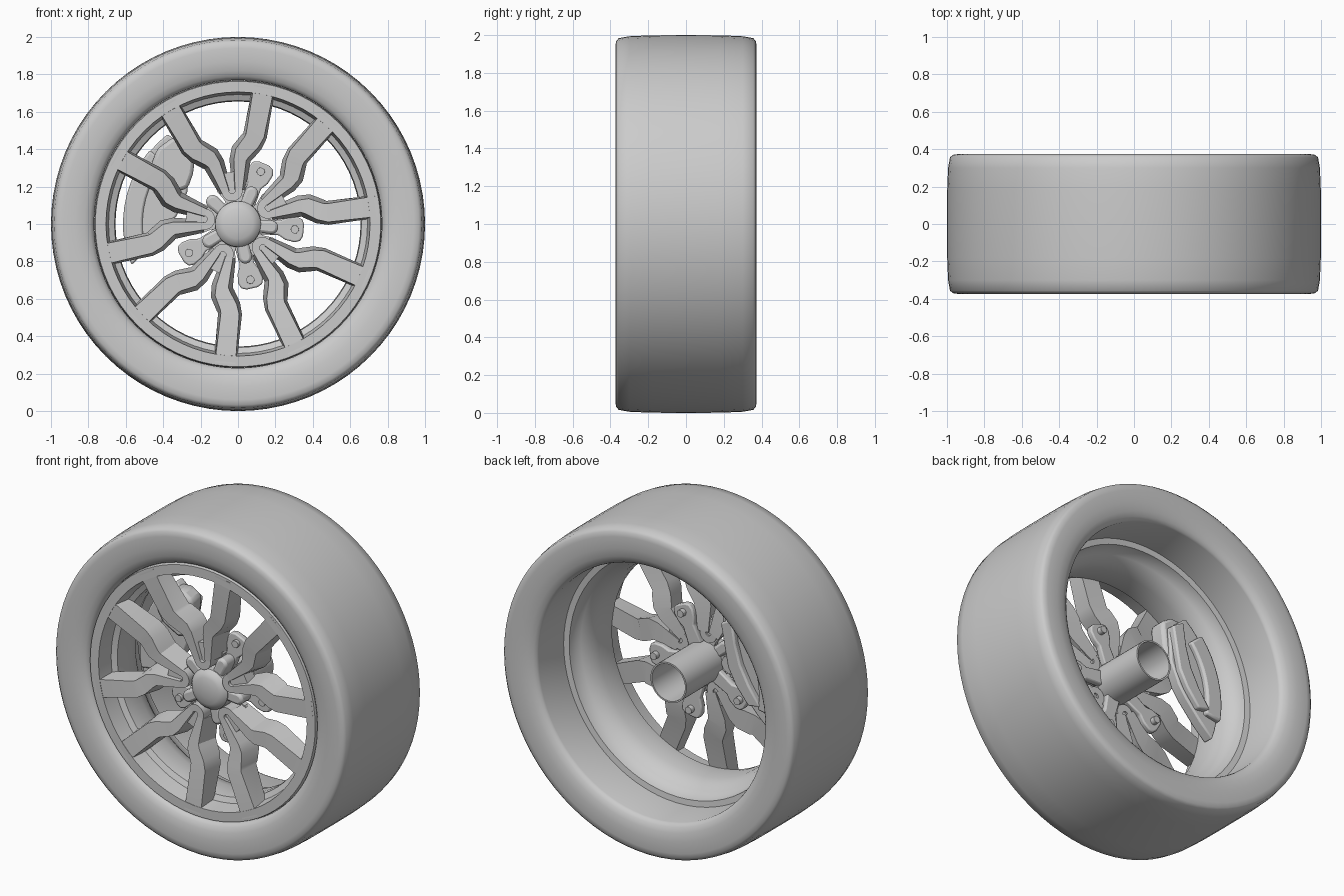
import bpy, bmesh, math
from math import cos, sin, pi, radians

if "Cube" in bpy.data.objects:
    bpy.data.objects.remove(bpy.data.objects["Cube"])

CZ = 1.0  # wheel axle height


def place(u, v, y, ang):
    """Local radial u, tangential v, depth y, turned by ang about the axle."""
    return (u * cos(ang) - v * sin(ang), y, CZ + u * sin(ang) + v * cos(ang))


def make(name, verts, faces, smooth=35, bevel=0):
    me = bpy.data.meshes.new(name)
    me.from_pydata(verts, [], faces)
    bm = bmesh.new()
    bm.from_mesh(me)
    bmesh.ops.remove_doubles(bm, verts=bm.verts, dist=1e-5)
    bmesh.ops.recalc_face_normals(bm, faces=bm.faces)
    bm.to_mesh(me)
    bm.free()
    ob = bpy.data.objects.new(name, me)
    bpy.context.collection.objects.link(ob)
    if bevel:
        mod = ob.modifiers.new("bevel", "BEVEL")
        mod.width, mod.segments = bevel, 2
    bpy.ops.object.select_all(action='DESELECT')
    ob.select_set(True)
    bpy.context.view_layer.objects.active = ob
    bpy.ops.object.shade_smooth_by_angle(angle=radians(smooth))
    return ob


def revolve(name, profile, n=72, closed=True, smooth=35):
    m = len(profile)
    verts = [place(r, 0, y, 2 * pi * i / n) for i in range(n) for r, y in profile]
    faces = []
    for i in range(n):
        a, b = i * m, (i + 1) % n * m
        for j in range(m if closed else m - 1):
            k = (j + 1) % m
            faces.append((a + j, a + k, b + k, b + j))
    return make(name, verts, faces, smooth)


def prism(name, outline, y0, y1, ang=0, bevel=0):
    n = len(outline)
    verts = [place(u, v, y, ang) for y in (y0, y1) for u, v in outline]
    faces = [tuple(range(n)), tuple(range(n, 2 * n))]
    faces += [(i, (i + 1) % n, n + (i + 1) % n, n + i) for i in range(n)]
    return make(name, verts, faces, 35, bevel)


def stadium(u0, r0, u1, r1, n=8):
    """Rounded bar outline along the radial axis."""
    pts = [(u1 + r1 * cos(-pi / 2 + pi * i / n), r1 * sin(-pi / 2 + pi * i / n)) for i in range(n + 1)]
    return pts + [(u0 + r0 * cos(pi / 2 + pi * i / n), r0 * sin(pi / 2 + pi * i / n)) for i in range(n + 1)]


# Tyre: rounded shoulders, straight inner wall
half = [(0.770, 0.325), (0.775, 0.338), (0.79, 0.352), (0.82, 0.365), (0.87, 0.373), (0.94, 0.374),
        (0.968, 0.370), (0.984, 0.356), (0.994, 0.30), (0.999, 0.18)]
revolve("tyre", [(r, -y) for r, y in half] + [(1.0, 0)] + half[::-1], 80, True, 50)

# Rim: front flange, deep drafted wall, drop centre and rear lip
revolve("rim", [(0.768, -0.325), (0.763, -0.342), (0.706, -0.342), (0.692, -0.24), (0.66, -0.225),
                (0.655, -0.18), (0.66, -0.09), (0.675, -0.03), (0.705, 0.01), (0.725, 0.03),
                (0.735, 0.08), (0.77, 0.085)])

# Spokes: five forked pairs, arms (u, v, half width, front y, back y, draft)
ARM = [(0.700, 0.265, 0.055, -0.3425, -0.24, 0.006), (0.45, 0.172, 0.049, -0.328, -0.20, 0.015),
       (0.42, 0.148, 0.046, -0.322, -0.19, 0.02), (0.37, 0.088, 0.041, -0.315, -0.18, 0.024),
       (0.335, 0.070, 0.033, -0.31, -0.175, 0.024), (0.18, 0.036, 0.020, -0.30, -0.17, 0.015)]
for k in range(5):
    ang = radians(100 + 72 * k)
    for s in (1, -1):
        verts, faces = [], []
        for i, (u, v, w, yf, yb, dr) in enumerate(ARM):
            a, b = ARM[max(i - 1, 0)], ARM[min(i + 1, len(ARM) - 1)]
            du, dv = a[0] - b[0], a[1] - b[1]
            d = math.hypot(du, dv)
            nu, nv = (-dv / d, du / d) if i else (-0.36, 0.93)  # outer end follows the rim
            for off, y in ((w, yf), (-w, yf), (-w - dr, yb), (w + dr, yb)):
                verts.append(place(u + nu * off, s * (v + nv * off), y, ang))
        for i in range(len(ARM) - 1):
            faces += [(4 * i + j, 4 * i + (j + 1) % 4, 4 * i + 4 + (j + 1) % 4, 4 * i + 4 + j) for j in range(4)]
        e = 4 * len(ARM) - 4
        faces += [(0, 1, 2, 3), (e, e + 1, e + 2, e + 3)]
        make("spoke", verts, faces, 30)
    # rounded tip, recessed floor and mounting pad joining the two arms
    tip = [(0.18 + 0.056 * cos(t), 0.056 * sin(t)) for t in [pi / 2 + pi * i / 10 for i in range(11)]]
    inner = [(0.185 + 0.018 * cos(t), 0.018 * sin(t)) for t in [1.5 * pi - pi * i / 10 for i in range(11)]]
    verts = [place(u, v, y, ang) for y in (-0.30, -0.17) for u, v in tip + inner]
    faces = []
    for i in range(10):
        o, p = i, 21 - i
        faces += [(o, o + 1, p - 1, p), (22 + o, 23 + o, 21 + p, 22 + p),
                  (o, o + 1, 23 + o, 22 + o), (p, p - 1, 21 + p, 22 + p)]
    faces += [(0, 21, 43, 22), (10, 11, 33, 32)]
    make("spoke_tip", verts, faces)
    prism("spoke_floor", [(0.15, -0.035), (0.28, -0.055), (0.28, 0.055), (0.15, 0.035)], -0.28, -0.20, ang)
    prism("spoke_pad", stadium(0.14, 0.05, 0.19, 0.08), -0.21, -0.18, ang)

# Hub: open tube and domed cap
revolve("axle_tube", [(0.122, 0.17), (0.122, -0.27), (0.112, -0.27), (0.112, 0.17)], 40)
revolve("hub_cap", [(0.0, -0.315), (0.04, -0.313), (0.08, -0.306), (0.105, -0.296),
                    (0.122, -0.275), (0.124, -0.22), (0.0, -0.22)], 40, False)

# Lugs between the forks; all but the one beside the caliper carry a bolted bracket
for k in range(5):
    ang = radians(66.5 + 72 * k)
    prism("lug", stadium(0.12, 0.034, 0.18, 0.036), -0.27, -0.17, ang, 0.015)
    if k == 1:
        continue
    prism("bracket", [(0.11, -0.045), (0.22, -0.038), (0.26, -0.06), (0.31, -0.068), (0.34, -0.058),
                      (0.352, -0.03), (0.352, 0.03), (0.34, 0.058), (0.31, 0.068), (0.26, 0.06),
                      (0.22, 0.038), (0.11, 0.045)], -0.185, -0.145, ang, 0.008)
    prism("bracket_bolt", stadium(0.305, 0.022, 0.3051, 0.022), -0.205, -0.115, ang, 0.005)

# Brake caliper: crescent body, an upper housing, a bridge and a straight pad
arc = lambda r, a0, a1, n=12: [(r * cos(radians(a0 + (a1 - a0) * i / n)),
                               r * sin(radians(a0 + (a1 - a0) * i / n))) for i in range(n + 1)]
pol = lambda pts: [(r * cos(radians(a)), r * sin(radians(a))) for a, r in pts]
prism("caliper_body", arc(0.61, 128, 201) + pol([(196, 0.50), (184, 0.38), (172, 0.33), (160, 0.32),
                                                (148, 0.32), (136, 0.37), (124, 0.46)]), -0.07, 0.0, 0, 0.01)
prism("caliper_housing", pol([(122, 0.55), (127, 0.58), (137, 0.59), (147, 0.56), (151, 0.48), (151, 0.36),
                              (144, 0.33), (132, 0.36), (121, 0.44), (118, 0.48)]), -0.13, -0.02, 0, 0.02)
prism("caliper_bridge", arc(0.615, 140, 190, 8) + arc(0.51, 190, 140, 8), -0.08, 0.03, 0, 0.012)
prism("caliper_pad", pol([(124, 0.46), (140, 0.37), (158, 0.33), (176, 0.36), (190, 0.45),
                          (187, 0.53), (174, 0.45), (158, 0.42), (142, 0.45), (128, 0.54)]), -0.03, 0.035, 0, 0.01)
